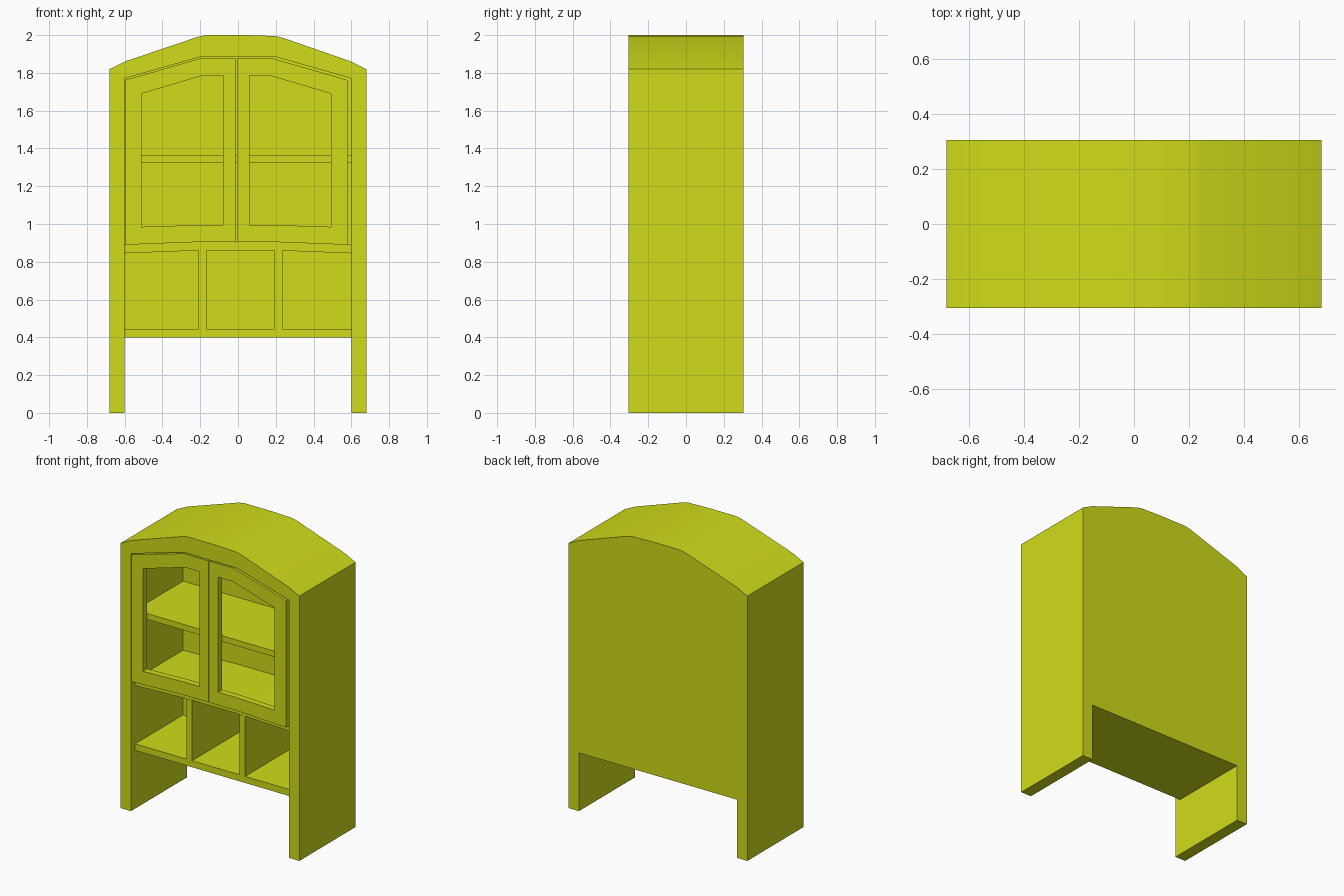
import bpy, bmesh, math

if "Cube" in bpy.data.objects:
    bpy.data.objects.remove(bpy.data.objects["Cube"])

FRONT, BACK, T = -0.305, 0.305, 0.045   # cabinet depth limits and board thickness
IN_F, IN_B = FRONT + T, BACK - T        # recessed interior depth

mat = bpy.data.materials.new("yellow_paint")
mat.diffuse_color = (0.63, 0.72, 0.01, 1)
mat.use_nodes = True
mat.node_tree.nodes["Principled BSDF"].inputs["Base Color"].default_value = mat.diffuse_color


def finish(name, bm):
    bmesh.ops.recalc_face_normals(bm, faces=bm.faces)
    me = bpy.data.meshes.new(name)
    bm.to_mesh(me)
    bm.free()
    me.materials.append(mat)
    ob = bpy.data.objects.new(name, me)
    bpy.context.collection.objects.link(ob)
    return ob


def prism(name, outline, y0, y1):
    """Extrude an x-z outline from y0 to y1."""
    bm = bmesh.new()
    a = [bm.verts.new((x, y0, z)) for x, z in outline]
    b = [bm.verts.new((x, y1, z)) for x, z in outline]
    bm.faces.new(a)
    bm.faces.new(b)
    for i in range(len(a)):
        j = (i + 1) % len(a)
        bm.faces.new((a[i], a[j], b[j], b[i]))
    return finish(name, bm)


def frame(name, outer, inner, y0, y1):
    """Panel with an opening; outer and inner loops match point for point."""
    bm = bmesh.new()
    loops = [[bm.verts.new((x, y, z)) for x, z in pts]
             for pts, y in ((outer, y0), (inner, y0), (inner, y1), (outer, y1))]
    n = len(outer)
    for k in range(4):
        a, b = loops[k], loops[(k + 1) % 4]
        for i in range(n):
            j = (i + 1) % n
            bm.faces.new((a[i], a[j], b[j], b[i]))
    return finish(name, bm)


def board(name, x0, x1, z0, z1):
    return prism(name, [(x0, z0), (x1, z0), (x1, z1), (x0, z1)], IN_F, IN_B)


# Outer case: both sides with legs and the arched roof in one piece
roof = [(-0.68, 1.82), (-0.6, 1.86), (-0.215, 1.99), (-0.17, 2.0), (0.04, 2.0),
        (0.2, 1.995), (0.245, 1.983), (0.6, 1.86), (0.68, 1.82)]
ceiling = [(0.6, 1.77), (0.2, 1.885), (-0.2, 1.885), (-0.6, 1.77)]
case = prism("case", [(-0.68, 0)] + roof + [(0.68, 0), (0.6, 0)] + ceiling + [(-0.6, 0)],
             FRONT, BACK)
bpy.context.view_layer.objects.active = case
case.select_set(True)
bpy.ops.object.shade_smooth_by_angle(angle=math.radians(30))

# Back panel under the arch
prism("back_panel", [(-0.6, 0.4), (0.6, 0.4)] + ceiling, IN_B, BACK)

# Shelves: flat floor and upper shelf, slightly bowed middle shelf
board("floor_board", -0.6, 0.6, 0.4, 0.445)
board("upper_shelf", -0.6, 0.6, 1.325, 1.365)
bow = [(-0.6, 0.845), (-0.2, 0.86), (0.2, 0.86), (0.6, 0.845)]
prism("middle_shelf", bow + [(x, z + T) for x, z in reversed(bow)], IN_F, IN_B)

# Cubby dividers
for side, x in (("left", -0.21), ("right", 0.193)):
    board(side + "_divider", x, x + 0.043, 0.445, 0.859)

# Pair of doors with window openings, mirrored about the central gap
door = [(-0.598, 0.89), (-0.2, 0.905), (-0.012, 0.905),
        (-0.012, 1.877), (-0.2, 1.877), (-0.598, 1.762)]
window = [(-0.51, 0.985), (-0.2, 0.995), (-0.08, 0.995),
          (-0.08, 1.785), (-0.19, 1.785), (-0.51, 1.69)]
MID = -0.009
frame("left_door", door, window, FRONT, IN_F)
frame("right_door", [(2 * MID - x, z) for x, z in door],
      [(2 * MID - x, z) for x, z in window], FRONT, IN_F)
